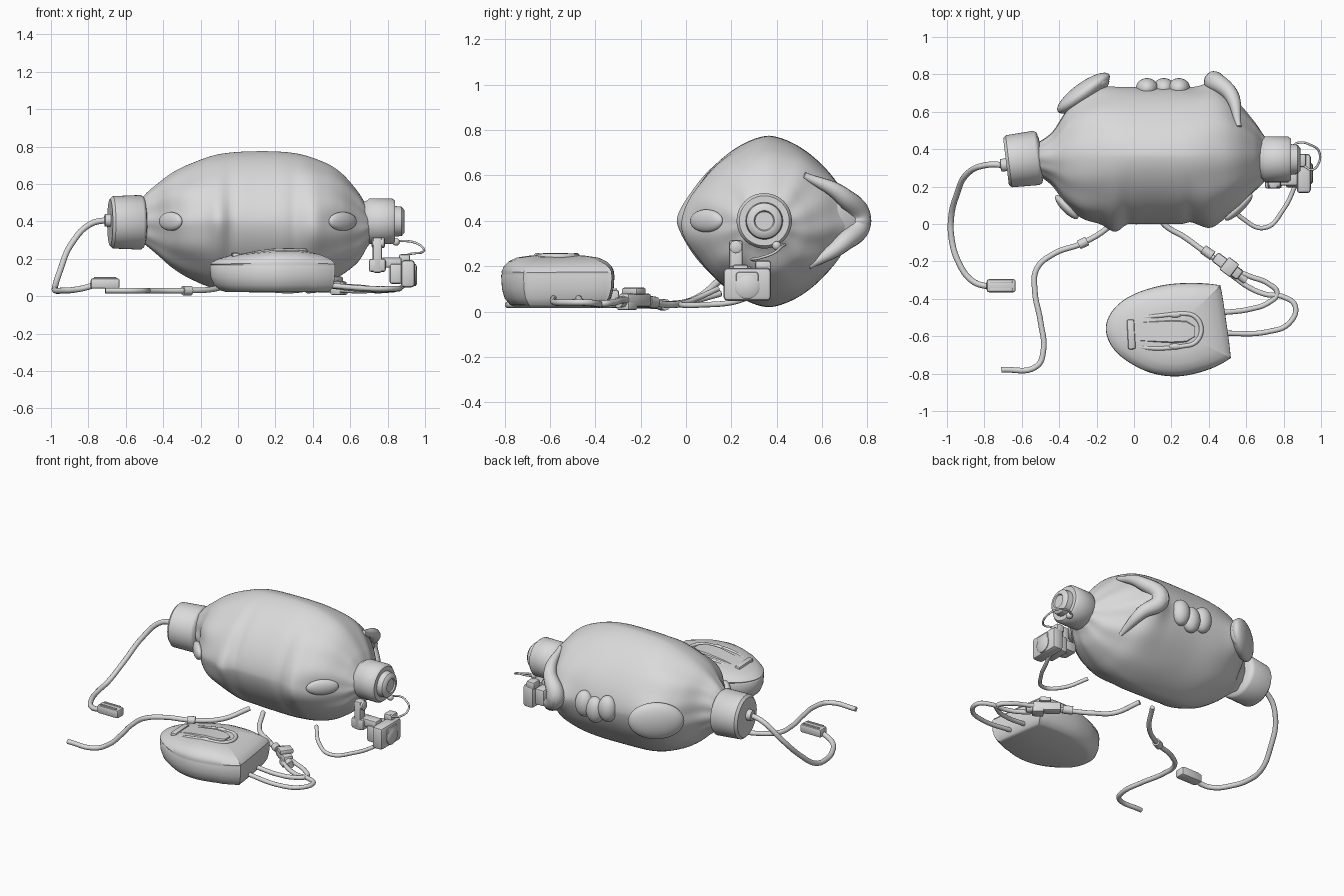
import bpy, bmesh, math
from mathutils import Vector, Matrix

if "Cube" in bpy.data.objects:
    bpy.data.objects.remove(bpy.data.objects["Cube"], do_unlink=True)

GREY = (0.7, 0.7, 0.7, 1)
mat = bpy.data.materials.new("plain grey")
mat.use_nodes = True
mat.diffuse_color = GREY
mat.node_tree.nodes["Principled BSDF"].inputs["Base Color"].default_value = GREY


def finish(name, bm, angle=40):
    mesh = bpy.data.meshes.new(name)
    bmesh.ops.recalc_face_normals(bm, faces=bm.faces)
    bm.to_mesh(mesh)
    bm.free()
    return place(name, mesh, angle)


def place(name, mesh, angle=40):
    ob = bpy.data.objects.new(name, mesh)
    bpy.context.collection.objects.link(ob)
    mesh.materials.clear()
    mesh.materials.append(mat)
    bpy.ops.object.select_all(action='DESELECT')
    ob.select_set(True)
    bpy.context.view_layer.objects.active = ob
    bpy.ops.object.shade_smooth_by_angle(angle=math.radians(angle))
    return ob


def loft(name, rings, angle=40):
    bm = bmesh.new()
    vs = [[bm.verts.new(p) for p in r] for r in rings]
    n = len(rings[0])
    for a, b in zip(vs, vs[1:]):
        for i in range(n):
            j = (i + 1) % n
            bm.faces.new((a[i], a[j], b[j], b[i]))
    bm.faces.new(vs[0])
    bm.faces.new(vs[-1])
    return finish(name, bm, angle)


def lathe_x(name, loc, profile, yaw=0, n=48):
    m = Matrix.Translation(loc) @ Matrix.Rotation(math.radians(yaw), 4, 'Z')
    turn = [i * math.tau / n for i in range(n)]
    return loft(name, [[m @ Vector((x, r * math.cos(t), r * math.sin(t)))
                        for t in turn] for x, r in profile])


def tube(name, pts, r, radii=None):
    cu = bpy.data.curves.new(name, 'CURVE')
    cu.dimensions = '3D'
    cu.bevel_depth, cu.bevel_resolution, cu.use_fill_caps = r, 4, True
    sp = cu.splines.new('BEZIER')
    sp.bezier_points.add(len(pts) - 1)
    for i, p in enumerate(pts):
        b = sp.bezier_points[i]
        b.co = p
        b.radius = radii[i] if radii else 1
        b.handle_left_type = b.handle_right_type = 'AUTO'
    tmp = bpy.data.objects.new("path", cu)
    bpy.context.collection.objects.link(tmp)
    bpy.context.view_layer.update()
    deps = bpy.context.evaluated_depsgraph_get()
    mesh = bpy.data.meshes.new_from_object(tmp.evaluated_get(deps))
    bpy.data.objects.remove(tmp, do_unlink=True)
    return place(name, mesh)


def box(name, loc, size, yaw=0, bevel=0.01):
    bm = bmesh.new()
    bmesh.ops.create_cube(bm, size=1)
    bmesh.ops.scale(bm, vec=size, verts=bm.verts)
    bmesh.ops.bevel(bm, geom=bm.edges[:], offset=bevel, segments=2, profile=0.5, affect='EDGES')
    bm.transform(Matrix.Translation(loc) @ Matrix.Rotation(math.radians(yaw), 4, 'Z'))
    return finish(name, bm)


def pod(name, loc, size, yaw=0):
    bm = bmesh.new()
    bmesh.ops.create_uvsphere(bm, u_segments=32, v_segments=20, radius=1)
    bmesh.ops.scale(bm, vec=size, verts=bm.verts)
    bm.transform(Matrix.Translation(loc) @ Matrix.Rotation(math.radians(yaw), 4, 'Z'))
    return finish(name, bm, 80)


def spline(keys, t):
    """Smooth interpolation through rows at parameter t (one unit per row)."""
    i = min(int(t), len(keys) - 2)
    f = t - i
    row = lambda k: keys[max(0, min(k, len(keys) - 1))]
    out = []
    for a, b, c, d in zip(row(i - 1), row(i), row(i + 1), row(i + 2)):
        out.append(b + 0.5 * f * (c - a + f * (2 * a - 5 * b + 4 * c - d + f * (3 * (b - c) + d - a))))
    return out


def bell(v, w):
    return math.exp(-(v / w) ** 2)


# Bag: pillow lofted along x; rows are x, front y, back y, bottom z, top z
STATIONS = [(-.53, .28, .43, .30, .50), (-.49, .25, .45, .27, .55), (-.43, .20, .50, .22, .60),
            (-.35, .09, .62, .15, .66), (-.25, .02, .70, .09, .71), (-.10, .00, .73, .035, .76),
            (.10, .00, .73, .02, .775), (.30, .00, .73, .025, .765), (.45, .02, .72, .06, .72),
            (.55, .08, .65, .11, .66), (.64, .17, .55, .18, .56), (.69, .22, .48, .26, .48),
            (.72, .26, .44, .30, .46)]
rings = []
STEPS, SIDES = 110, 112
for k in range(STEPS + 1):
    x, y0, y1, z0, z1 = spline(STATIONS, k / STEPS * (len(STATIONS) - 1))
    end = min(1, abs(x - .1) / .55) ** 2
    power = 2 / (1.62 + .3 * end)
    ring = []
    for i in range(SIDES):
        t = i * math.tau / SIDES
        c, s = math.cos(t), math.sin(t)
        # gathers near the ends, panel folds and pulled corners at the front
        front = max(0, -c) ** 2
        seam = bell(s, .35)
        g = 1 + .022 * end * math.sin(11 * t + 5 * x) + .015 * end * math.sin(7 * t - 9 * x)
        g += front * (.035 * bell(x + .11, .05) - .03 * bell(x + .04, .03) + .035 * bell(x - .4, .05)
                      - .03 * bell(x - .3, .03))
        if c < 0:
            g += seam * (.08 * bell(x + .10, .06) + .06 * bell(x - .42, .07))
        else:
            g += seam * (.06 * bell(x + .22, .09) + .08 * bell(x - .43, .07))
        yy = math.copysign(abs(c) ** power, c) * (y1 - y0) / 2 * g
        zz = math.copysign(abs(s) ** power, s) * (z1 - z0) / 2 * (1 + (g - 1) * (1 - abs(s) ** 8 * .7))
        ring.append((x, (y0 + y1) / 2 + yy, (z0 + z1) / 2 + zz))
    rings.append(ring)
loft("bag", rings, 70)

# Seam tabs and flaps around the bag
pod("front_tab_left", (.56, .09, .40), (.10, .028, .05), 44)
pod("front_tab_right", (-.36, .09, .40), (.085, .028, .05), -46)
pod("back_flap_right", (-.27, .70, .40), (.17, .055, .12), 36)
pod("back_flap_tip_right", (-.19, .75, .40), (.06, .04, .09), 20)
tube("back_flap_left", [(.56, .52, .60), (.52, .69, .51), (.43, .76, .40), (.52, .69, .30), (.56, .54, .20)],
     .05, [.3, .8, 1.15, .8, .3])
pod("back_flap_plate_left", (.47, .70, .40), (.13, .035, .10), -62)
for name, x, z in (("left", .24, .39), ("middle", .16, .37), ("right", .07, .40)):
    pod("back_tab_" + name, (x, .725, z), (.06, .055, .085))

# End caps
lathe_x("left_cap", (.69, .345, .40), [(-.03, .10), (0, .112), (.012, .122), (.135, .122), (.15, .11),
                                       (.15, .082), (.185, .078), (.20, .06), (.20, .045), (.192, .04)])
lathe_x("right_cap", (-.59, .345, .395), [(-.095, .03), (-.095, .125), (-.08, .14), (.07, .146),
                                          (.085, .135), (.095, .10)], 7)
lathe_x("right_neck", (-.49, .35, .40), [(-.03, .10), (.0, .09), (.04, .11)], 7)
lathe_x("hose_nozzle", (-.70, .315, .405), [(-.015, .02), (-.012, .033), (.02, .035), (.04, .035)], 7)

# Breathing hose and its ribbed connector
tube("side_hose", [(-.68, .315, .41), (-.79, .315, .385), (-.89, .27, .28), (-.95, .15, .14), (-.978, .03, .05),
                   (-.975, -.08, .03), (-.94, -.2, .03), (-.87, -.30, .035), (-.80, -.33, .05),
                   (-.76, -.33, .065)], .016)
box("side_hose_connector", (-.71, -.33, .068), (.155, .07, .056), 0, .012)
for s in (-1, 1):
    box("connector_rib", (-.71, -.33 + .02 * s, .096), (.12, .012, .012), 0, .003)

# Drain hose running to the front
tube("front_hose", [(-.02, .15, .08), (-.12, 0, .04), (-.27, -.10, .03), (-.43, -.16, .03), (-.52, -.24, .03),
                    (-.53, -.36, .03), (-.50, -.52, .03), (-.485, -.68, .03), (-.52, -.76, .03),
                    (-.71, -.78, .03)], .015)
tube("front_hose_joint", [(-.295, -.112, .03), (-.25, -.09, .03)], .025)

# Pump hoses with the valve clip between them
tube("bag_to_valve_hose", [(.08, .15, .08), (.16, 0, .04), (.27, -.07, .03), (.38, -.15, .04),
                           (.5, -.23, .05)], .015)
tube("pump_hose_inner", [(.52, -.24, .05), (.62, -.28, .05), (.72, -.32, .04), (.765, -.37, .035),
                         (.72, -.42, .035), (.62, -.455, .04), (.46, -.475, .06)], .014)
tube("pump_hose_outer", [(.50, -.25, .04), (.60, -.33, .03), (.70, -.375, .03), (.80, -.39, .035),
                         (.862, -.44, .04), (.83, -.53, .04), (.72, -.575, .04), (.46, -.585, .06)], .014)
box("valve_body", (.50, -.225, .05), (.17, .06, .06), -37, .012)
box("valve_lever", (.51, -.23, .09), (.07, .085, .03), -37, .008)
box("valve_foot", (.54, -.26, .025), (.07, .07, .035), -37, .008)
tube("valve_collar_rear", [(.37, -.135, .04), (.42, -.17, .045)], .026)
tube("valve_collar_front", [(.56, -.27, .045), (.60, -.30, .04)], .024)

# Hand pump: D-shaped outline lofted upwards
OUTLINE = [(-.15, -.575), (-.12, -.47), (-.02, -.385), (.14, -.33), (.30, -.315), (.445, -.325), (.465, -.345),
           (.49, -.50), (.515, -.69), (.505, -.725), (.38, -.785), (.22, -.815), (.06, -.785), (-.09, -.69)]
loop = OUTLINE[-1:] + OUTLINE + OUTLINE[:2]
outline = [spline(loop, 1 + i / 8) for i in range(8 * len(OUTLINE))]
rings = []
for z, s in ((.022, .76), (.03, .84), (.06, .94), (.10, .985), (.16, 1), (.168, .985), (.175, .995), (.20, .95),
             (.22, .87), (.238, .72), (.246, .5), (.249, .2)):
    ring = []
    for px, py in outline:
        x, y = .22 + (px - .22) * (s * .5 + .5 if px > .4 and z < .2 else s), -.57 + (py + .57) * s
        rise = 1 - .45 * max(0, .2 - x) / .35 - .4 * max(0, x - .33) / .2
        ring.append((x, y, z if z < .17 else .17 + (z - .17) * rise))
    rings.append(ring)
loft("hand_pump", rings, 50)

# Pump strap frame, end bar and tongue
frame = []
for i in range(9):
    t = math.pi * (i / 8 - .5)
    frame.append((.28 + .08 * math.cos(t), -.565 + .085 * math.sin(t), .243))
tube("strap_frame", [(0, -.655, .207), (.14, -.665, .236)] + frame + [(.14, -.49, .236), (0, -.505, .207)], .012)
box("strap_bar", (-.015, -.59, .215), (.04, .16, .035), 3, .01)
tongue = []
for x, w, z in ((.0, .055, .215), (.1, .06, .235), (.2, .065, .249), (.28, .06, .25), (.325, .03, .246)):
    tongue.append([(x, -.575 + a * w, z + b * .008) for a, b in ((-1, -1), (1, -1), (.85, 1), (-.85, 1))])
loft("strap_tongue", tongue, 50)
for y in (-.655, -.485):
    pod("strap_rivet", (.22, y, .245), (.035, .016, .014))

# Relief valve hanging under the left cap
lathe_x("valve_stem", (.75, .22, .285), [(-.035, .02), (-.03, .028), (.03, .028), (.035, .02)])
box("valve_post", (.745, .22, .22), (.05, .06, .19), 0, .012)
box("valve_plate", (.745, .24, .165), (.09, .10, .07), 0, .012)
box("valve_arm", (.82, .24, .18), (.11, .07, .055), 0, .012)
box("valve_shoulder", (.845, .27, .12), (.07, .15, .11), 0, .015)
box("valve_block", (.908, .27, .12), (.075, .21, .145), 0, .018)
box("valve_block_rib", (.91, .27, .125), (.09, .10, .10), 0, .012)
box("valve_top_lug", (.89, .34, .20), (.06, .07, .05), 0, .012)
lathe_x("valve_outlet", (.93, .27, .11), [(-.02, .055), (.02, .055), (.028, .045)])
tube("tether", [(.84, .41, .29), (.88, .435, .295), (.95, .42, .285), (.988, .39, .26), (.985, .32, .235),
                (.95, .29, .23), (.91, .31, .225)], .006)
pod("tether_knob", (.845, .40, .29), (.02, .02, .02))
tube("block_hose", [(.89, .27, .06), (.86, .20, .04), (.80, .08, .03), (.70, -.02, .03), (.58, .03, .05),
                    (.48, .14, .1)], .012)
